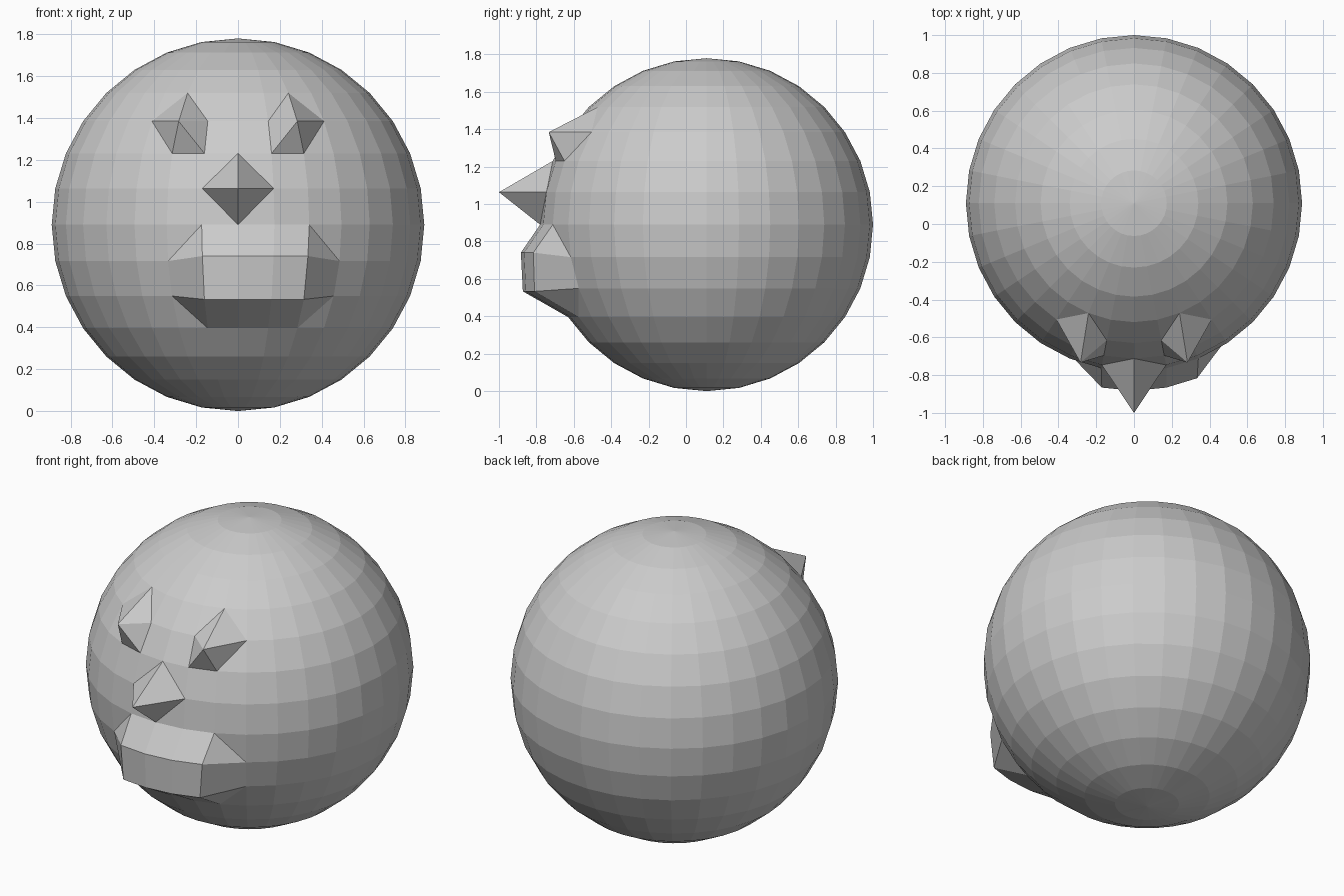
import bpy, bmesh
from math import sin, cos, pi
from mathutils import Vector

if "Cube" in bpy.data.objects:
    bpy.data.objects.remove(bpy.data.objects["Cube"])

R = 0.89
CENTRE = Vector((0, 0.11, 0.89))
SEGMENTS, RINGS = 32, 16

bm = bmesh.new()
bmesh.ops.create_uvsphere(bm, u_segments=SEGMENTS, v_segments=RINGS, radius=R)
bmesh.ops.translate(bm, verts=bm.verts, vec=CENTRE)


def vert(k, ring):
    """Sphere vertex k segments right of the front centre, on a ring counted from the top."""
    a, t = 2 * pi * k / SEGMENTS, pi * ring / RINGS
    p = CENTRE + R * Vector((sin(t) * sin(a), -sin(t) * cos(a), cos(t)))
    return min(bm.verts, key=lambda v: (v.co - p).length_squared)


pulls, creases = [], []

# Nose: one vertex pulled forward to a four-sided point
pulls.append((vert(0, 7), (0, -0.237, 0)))
for s in (-1, 1):
    for ring in (6, 8):
        creases.append((vert(s, 7), vert(0, ring)))

# Eyes: one pulled vertex on each side
for s in (-1, 1):
    tip = vert(2 * s, 5)
    pulls.append((tip, (0, -0.16, 0)))
    creases += [(vert(s, 5), vert(2 * s, 4)),
                (vert(3 * s, 5), vert(2 * s, 4)),
                (vert(3 * s, 5), vert(2 * s, 6)),
                (tip, vert(s, 6))]

# Mouth: a block of vertices pulled forward, slightly off centre
for k in range(-1, 3):
    pulls.append((vert(k, 9), (0, -0.12, 0.024)))
    pulls.append((vert(k, 10), (0, -0.16, -0.016)))
for inner, outer in ((-1, -2), (2, 3)):
    creases.append((vert(inner, 8), vert(outer, 9)))
    creases.append((vert(inner, 11), vert(outer, 10)))

# Split the bent faces, then move the vertices
for a, b in creases:
    bmesh.ops.connect_vert_pair(bm, verts=[a, b])
for v, offset in pulls:
    v.co += Vector(offset)

bmesh.ops.recalc_face_normals(bm, faces=bm.faces)
mesh = bpy.data.meshes.new("head")
bm.to_mesh(mesh)
bm.free()
bpy.context.collection.objects.link(bpy.data.objects.new("head", mesh))
